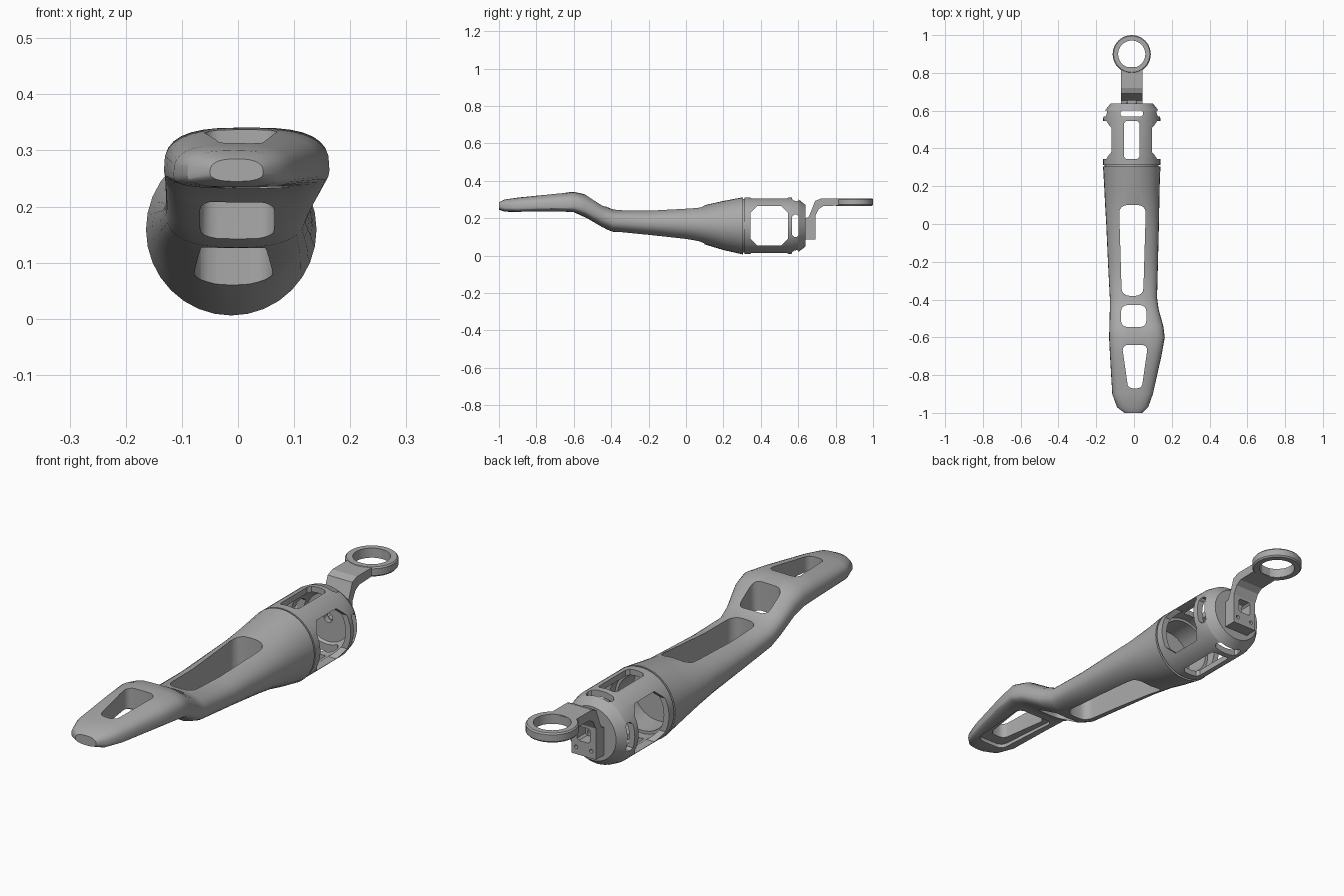
import bpy, bmesh, math
from mathutils import Matrix, Vector

old = bpy.data.objects.get("Cube")
if old:
    bpy.data.objects.remove(old, do_unlink=True)

grey = bpy.data.materials.new("satin_grey")
grey.use_nodes = True
COLOUR = (0.4, 0.4, 0.4, 1)
grey.diffuse_color = COLOUR
grey.node_tree.nodes["Principled BSDF"].inputs["Base Color"].default_value = COLOUR

AXIS_X, AXIS_Z = -0.012, 0.16     # centre line of the round rear section


def make_object(name, bm):
    bmesh.ops.recalc_face_normals(bm, faces=bm.faces)
    mesh = bpy.data.meshes.new(name)
    bm.to_mesh(mesh)
    bm.free()
    mesh.materials.append(grey)
    obj = bpy.data.objects.new(name, mesh)
    bpy.context.collection.objects.link(obj)
    return obj


def loft(name, rings, closed=False):
    """Skin a list of point rings; cap the ends, or join last to first."""
    bm = bmesh.new()
    rows = [[bm.verts.new(p) for p in ring] for ring in rings]
    pairs = list(zip(rows, rows[1:]))
    if closed:
        pairs.append((rows[-1], rows[0]))
    else:
        bm.faces.new(rows[0])
        bm.faces.new(rows[-1])
    for a, b in pairs:
        for i in range(len(a)):
            j = (i + 1) % len(a)
            bm.faces.new((a[i], a[j], b[j], b[i]))
    return make_object(name, bm)


def lathe(name, profile, centre, axis, sides=40):
    """Revolve a closed (along, radius) profile about the y or z axis."""
    rings = []
    for along, r in profile:
        ring = []
        for i in range(sides):
            t = math.tau * i / sides
            u, v = r * math.cos(t), r * math.sin(t)
            offset = Vector((u, along, v)) if axis == "Y" else Vector((u, v, along))
            ring.append(Vector(centre) + offset)
        rings.append(ring)
    return loft(name, rings, closed=True)


def prism(name, outline, low, high, matrix=Matrix()):
    """Extrude an (x, y) outline from low to high, then transform it."""
    return loft(name, [[matrix @ Vector((x, y, z)) for x, y in outline] for z in (low, high)])


def chamfered(x0, x1, y0, y1, c):
    return [(x0 + c, y0), (x1 - c, y0), (x1, y0 + c), (x1, y1 - c),
            (x1 - c, y1), (x0 + c, y1), (x0, y1 - c), (x0, y0 + c)]


def rounded(x0, x1, y0, y1, r, taper=0):
    """Round-cornered outline; taper pulls in the low-y end."""
    points = []
    for k, (cx, cy) in enumerate(((x1 - r, y1 - r), (x0 + r, y1 - r),
                                  (x0 + r + taper, y0 + r), (x1 - r - taper, y0 + r))):
        for i in range(5):
            t = (k + i / 4) * math.pi / 2
            points.append((cx + r * math.cos(t), cy + r * math.sin(t)))
    return points


def cut(obj, cutters):
    bpy.context.view_layer.objects.active = obj
    for cutter in cutters:
        mod = obj.modifiers.new("cut", "BOOLEAN")
        mod.operation, mod.solver, mod.object = "DIFFERENCE", "EXACT", cutter
        bpy.ops.object.modifier_apply(modifier=mod.name)
        bpy.data.objects.remove(cutter, do_unlink=True)


def smooth(obj, degrees=32):
    bpy.ops.object.select_all(action="DESELECT")
    obj.select_set(True)
    bpy.context.view_layer.objects.active = obj
    bpy.ops.object.shade_smooth_by_angle(angle=math.radians(degrees))


# Shell: y, left x, right x, bottom z, top z, height of widest point, squareness
STATIONS = [
    (-1.0, -.05, .045, .245, .285, .4, 2.6),
    (-.97, -.09, .075, .235, .3, .35, 2.8),
    (-.9, -.115, .1, .233, .31, .3, 3),
    (-.7, -.127, .145, .234, .332, .3, 3),
    (-.6, -.132, .163, .232, .341, .3, 3),
    (-.54, -.13, .155, .205, .328, .4, 2.8),
    (-.45, -.128, .13, .15, .272, .5, 2.6),
    (-.39, -.128, .122, .127, .246, .5, 2.5),
    (-.2, -.138, .127, .106, .245, .5, 2.3),
    (0, -.147, .132, .08, .26, .5, 2.2),
    (.1, -.153, .134, .06, .27, .5, 2.1),
    (.2, -.158, .136, .03, .292, .5, 2),
    (.305, -.164, .14, .006, .312, .5, 2),
]


def section(y, x0, x1, z0, z1, widest, n, sides=32):
    ring, zw = [], z0 + (z1 - z0) * widest
    for i in range(sides):
        c, s = math.cos(math.tau * i / sides), math.sin(math.tau * i / sides)
        px = math.copysign(abs(c) ** (2 / n), c)
        pz = math.copysign(abs(s) ** (2 / n), s)
        ring.append(((x0 + x1) / 2 + px * (x1 - x0) / 2, y,
                     zw + pz * ((z1 - zw) if s > 0 else (zw - z0))))
    return ring


shell = loft("shell", [section(*s) for s in STATIONS])
slots = [
    rounded(-.078, .062, -.38, .1, .04, .012),
    rounded(-.068, .065, -.545, -.43, .03),
    rounded(-.06, .07, -.87, -.64, .028, .025),
]
cutters = [prism("slot_cutter", o, -.1, .5) for o in slots]
# Shallow stepped recess under the front grip
cutters.append(prism("recess_cutter", rounded(-.085, .09, -.92, -.62, .03, .02), .1, .25))
# Round socket in the rear end
turn_y = Matrix.Translation((AXIS_X, 0, AXIS_Z)) @ Matrix.Rotation(math.pi / 2, 4, "X")
circle = [(.115 * math.cos(math.tau * i / 40), .115 * math.sin(math.tau * i / 40))
          for i in range(40)]
cutters.append(prism("socket_cutter", circle, -.4, -.2, turn_y))
cut(shell, cutters)
smooth(shell)

# Cage: hollow drum with a domed rear end
cage = lathe("cage", [(.3, .143), (.312, .143), (.312, .151), (.56, .151), (.6, .142),
                      (.638, .112), (.638, .02), (.612, .02), (.612, .1), (.585, .12),
                      (.545, .127), (.3, .127)], (AXIS_X, 0, AXIS_Z), "Y", 48)
cutters = []
for k in range(4):
    around = Matrix.Translation((AXIS_X, 0, AXIS_Z)) @ Matrix.Rotation(k * math.pi / 2, 4, "Y")
    half = .105 if k % 2 else .042
    window = chamfered(-half, half, .345, .545, .035 if k % 2 else .012)
    cutters.append(prism("window_cutter", window, .06, .3, around))
    cutters.append(prism("vent_cutter", chamfered(-.06, .06, .568, .602, .01), .06, .3, around))
cut(cage, cutters)
smooth(cage, 25)

# Bracket: block, raised neck and flat arm in one side profile
side = [(.632, .085), (.692, .085), (.692, .215), (.71, .25), (.735, .265), (.83, .268),
        (.83, .304), (.72, .304), (.69, .292), (.668, .235), (.655, .205), (.632, .2)]
along_x = Matrix(((0, 0, 1, AXIS_X), (1, 0, 0, 0), (0, 1, 0, 0), (0, 0, 0, 1)))
bracket = prism("bracket", side, -.057, .057, along_x)
cutters = [prism("block_window", chamfered(-.03, .03, -.205, -.145, .008), -.8, -.6,
                 Matrix.Translation((AXIS_X, 0, 0)) @ Matrix.Rotation(math.pi / 2, 4, "X")
                 @ Matrix.Scale(-1, 4, (0, 1, 0)))]
for x in (-.035, .035):
    hole = [(x + .008 * math.cos(math.tau * i / 12), .115 + .008 * math.sin(math.tau * i / 12))
            for i in range(12)]
    cutters.append(prism("bolt_hole", hole, -.8, -.6, Matrix.Translation((AXIS_X, 0, 0))
                         @ Matrix.Rotation(math.pi / 2, 4, "X")))
cut(bracket, cutters)
smooth(bracket, 20)

# Eye ring at the rear tip
eye_ring = lathe("eye_ring", [(.266, .096), (.272, .101), (.3, .101), (.306, .096),
                              (.306, .072), (.266, .072)], (AXIS_X, .899, 0), "Z")
smooth(eye_ring)
